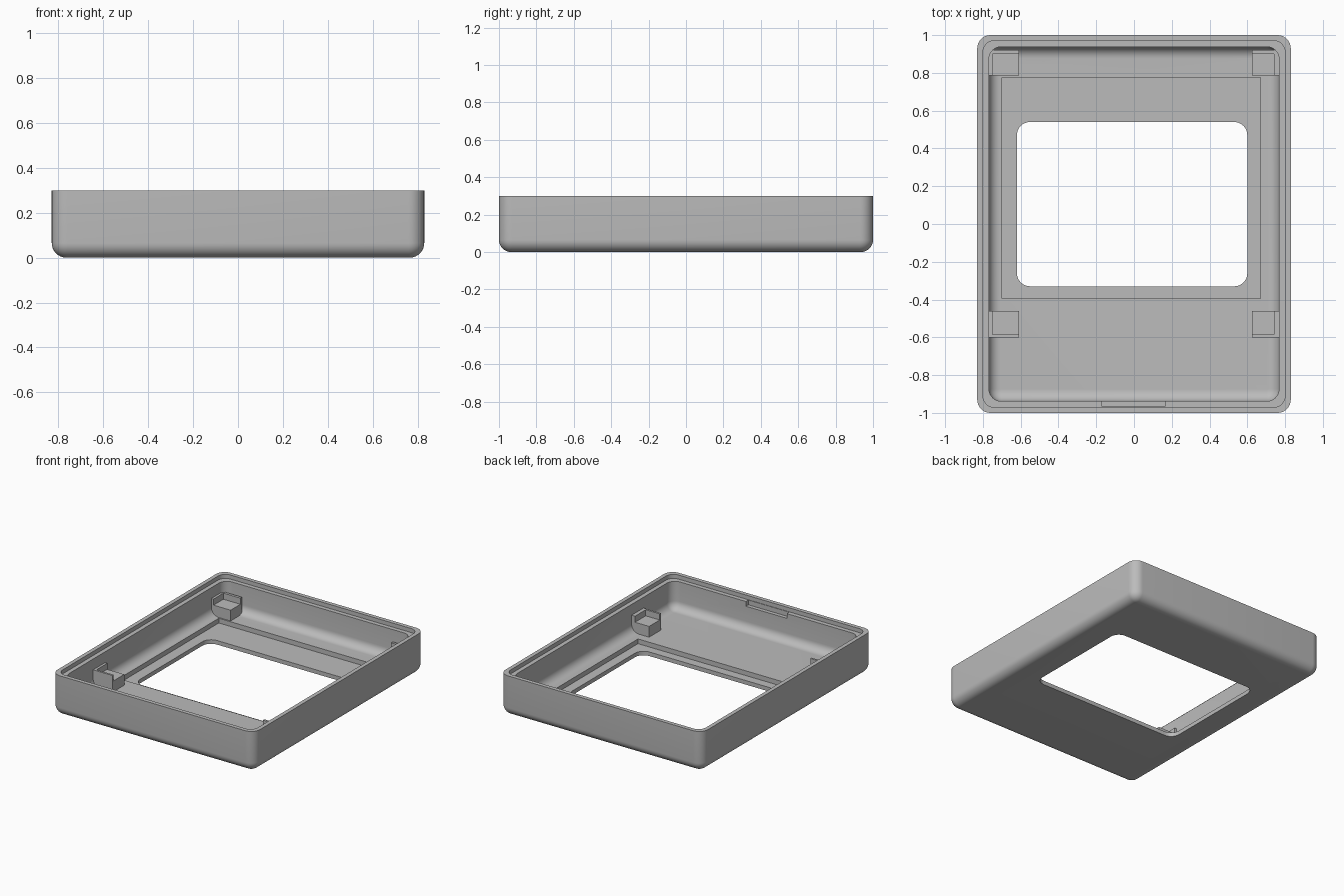
import bpy, bmesh, math

old = bpy.data.objects.get("Cube")
if old:
    bpy.data.objects.remove(old, do_unlink=True)

grey = bpy.data.materials.new("plain grey")
grey.use_nodes = True
COLOUR = (0.5, 0.5, 0.5, 1)
grey.diffuse_color = COLOUR
grey.node_tree.nodes["Principled BSDF"].inputs["Base Color"].default_value = COLOUR

HALF_X, HALF_Y, HEIGHT = 0.83, 1.0, 0.30
FLOOR, RECESS = 0.065, 0.03
LEDGE = 0.27


def rounded_rect(x0, x1, y0, y1, r, steps=8):
    """Outline of a rounded rectangle, counter-clockwise."""
    pts = []
    corners = [(x1 - r, y1 - r), (x0 + r, y1 - r), (x0 + r, y0 + r), (x1 - r, y0 + r)]
    for k, (cx, cy) in enumerate(corners):
        for i in range(steps + 1):
            a = math.pi / 2 * (k + i / steps)
            pts.append((cx + r * math.cos(a), cy + r * math.sin(a)))
    return pts


def loft(name, rings):
    """Closed solid through a list of (outline, z) rings."""
    bm = bmesh.new()
    loops = [[bm.verts.new((x, y, z)) for x, y in pts] for pts, z in rings]
    for a, b in zip(loops, loops[1:]):
        for i in range(len(a)):
            j = (i + 1) % len(a)
            bm.faces.new((a[i], a[j], b[j], b[i]))
    bm.faces.new(loops[0][::-1])
    bm.faces.new(loops[-1])
    bmesh.ops.recalc_face_normals(bm, faces=bm.faces)
    return to_object(name, bm)


def to_object(name, bm):
    mesh = bpy.data.meshes.new(name)
    bm.to_mesh(mesh)
    bm.free()
    mesh.materials.append(grey)
    obj = bpy.data.objects.new(name, mesh)
    bpy.context.collection.objects.link(obj)
    return obj


def add_box(bm, x0, x1, y0, y1, z0, z1):
    verts = bmesh.ops.create_cube(bm, size=1)["verts"]
    for v in verts:
        v.co.x = x1 if v.co.x > 0 else x0
        v.co.y = y1 if v.co.y > 0 else y0
        v.co.z = z1 if v.co.z > 0 else z0


def box(name, *bounds):
    bm = bmesh.new()
    add_box(bm, *bounds)
    return to_object(name, bm)


def cut(target, cutter):
    mod = target.modifiers.new("cut", "BOOLEAN")
    mod.operation = "DIFFERENCE"
    mod.solver = "EXACT"
    mod.object = cutter
    cutter.hide_render = True
    bpy.context.view_layer.objects.active = target
    bpy.ops.object.modifier_apply(modifier=mod.name)
    bpy.data.objects.remove(cutter, do_unlink=True)


def inset_ring(inset, r):
    return rounded_rect(-HALF_X + inset, HALF_X - inset, -HALF_Y + inset, HALF_Y - inset, r)


def fillet_rings(inset, z, corner, r, steps=8):
    """Rings rising through a rounded bottom edge."""
    rings = []
    for i in range(steps + 1):
        a = math.pi / 2 * i / steps
        d = r * (1 - math.sin(a))
        rings.append((inset_ring(inset + d, corner - d), z + r * (1 - math.cos(a))))
    return rings


# Open tray: rounded outside, stepped rim, rounded inside down to the floor
outside = fillet_rings(0, 0, 0.07, 0.065)
inside = fillet_rings(0.062, FLOOR, 0.065, 0.06)
rim = [
    (inset_ring(0, 0.07), HEIGHT),
    (inset_ring(0.03, 0.06), HEIGHT),
    (inset_ring(0.03, 0.06), LEDGE),
    (inset_ring(0.062, 0.065), LEDGE),
]
case = loft("case", outside + rim + inside[::-1])

# Floor recess, display window and ledge notch
cut(case, box("recess_cutter", -0.70, 0.67, -0.395, 0.775, RECESS, 0.2))
window = rounded_rect(-0.62, 0.60, -0.33, 0.54, 0.07)
cut(case, loft("window_cutter", [(window, -0.1), (window, 0.2)]))
cut(case, box("notch_cutter", -0.17, 0.165, -0.966, -0.9, 0.235, 0.285))

bpy.ops.object.select_all(action="DESELECT")
case.select_set(True)
bpy.context.view_layer.objects.active = case
bpy.ops.object.shade_smooth_by_angle(angle=math.radians(30))

# Corner supports: a post with a raised lip on its two outer sides
POST_TOP, LIP_TOP = 0.145, 0.19
for side, inner, lip, outer in (("right", -0.61, -0.75, -0.78), ("left", 0.625, 0.74, 0.78)):
    for end, y_in, y_lip, y_out in (("back", 0.785, 0.90, 0.92), ("front", -0.46, -0.585, -0.60)):
        bm = bmesh.new()
        xs, lx = sorted((inner, outer)), sorted((lip, outer))
        ys, ly = sorted((y_in, y_out)), sorted((y_lip, y_out))
        add_box(bm, *xs, *ys, FLOOR - 0.01, POST_TOP)
        add_box(bm, *lx, *ys, POST_TOP, LIP_TOP)
        add_box(bm, *xs, *ly, POST_TOP, LIP_TOP)
        to_object(f"{end}_{side}_support", bm)
